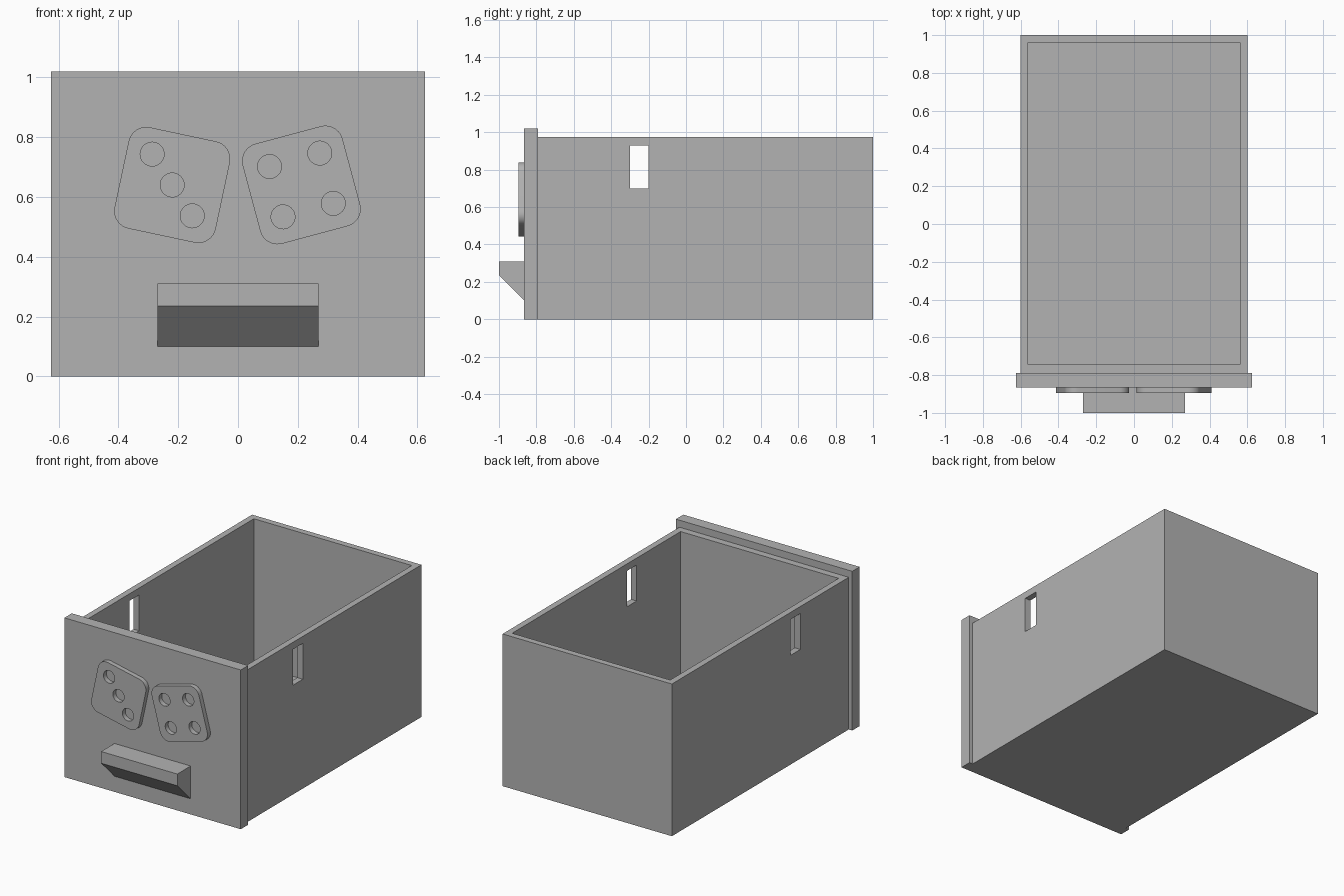
import bpy
import bmesh
from math import cos, sin, pi, radians
from mathutils import Matrix, Vector

default = bpy.data.objects.get("Cube")
if default:
    bpy.data.objects.remove(default, do_unlink=True)

GREY = (0.45, 0.45, 0.45, 1)
grey = bpy.data.materials.new("plain grey")
grey.use_nodes = True
grey.diffuse_color = GREY
grey.node_tree.nodes["Principled BSDF"].inputs["Base Color"].default_value = GREY


def finish(name, bm):
    bmesh.ops.recalc_face_normals(bm, faces=bm.faces)
    mesh = bpy.data.meshes.new(name)
    bm.to_mesh(mesh)
    bm.free()
    mesh.materials.append(grey)
    obj = bpy.data.objects.new(name, mesh)
    bpy.context.collection.objects.link(obj)
    return obj


def box(name, low, high):
    low, high = Vector(low), Vector(high)
    bm = bmesh.new()
    bmesh.ops.create_cube(bm, size=1, matrix=Matrix.LocRotScale(
        (low + high) / 2, None, high - low))
    return finish(name, bm)


def prism(name, points, offset):
    """Extrude a closed outline along an offset."""
    bm = bmesh.new()
    face = bm.faces.new([bm.verts.new(p) for p in points])
    new = bmesh.ops.extrude_face_region(bm, geom=[face], use_keep_orig=True)["geom"]
    bmesh.ops.translate(bm, vec=offset, verts=[
        v for v in new if isinstance(v, bmesh.types.BMVert)])
    return finish(name, bm)


def cut(obj, cutters):
    for cutter in cutters:
        mod = obj.modifiers.new("cut", "BOOLEAN")
        mod.operation, mod.solver, mod.object = "DIFFERENCE", "EXACT", cutter
        bpy.context.view_layer.objects.active = obj
        bpy.ops.object.modifier_apply(modifier=mod.name)
        bpy.data.objects.remove(cutter, do_unlink=True)


def smooth(obj):
    bpy.ops.object.select_all(action="DESELECT")
    obj.select_set(True)
    bpy.context.view_layer.objects.active = obj
    bpy.ops.object.shade_smooth_by_angle(angle=radians(30))


# Open drawer body with a slot through each side wall
body = box("drawer_body", (-0.6, -0.79, 0), (0.6, 1, 0.975))
cut(body, [box("cavity", (-0.56, -0.745, 0.04), (0.56, 0.96, 1.2)),
           box("slots", (-0.8, -0.3, 0.7), (0.8, -0.2, 0.93))])

# Front panel and wedge handle
PANEL_Y = -0.865
box("front_panel", (-0.625, PANEL_Y, 0), (0.625, -0.79, 1.02))
prism("handle", [(-0.27, y, z) for y, z in (
    (PANEL_Y, 0.31), (-1, 0.31), (-1, 0.235), (PANEL_Y, 0.1))], (0.54, 0, 0))


# Tilted dice plates with round pips
def die(name, x, tilt, pips):
    place = Matrix.Translation((x, PANEL_Y, 0.64)) @ Matrix.Rotation(-radians(tilt), 4, "Y")
    core, radius, steps = 0.113, 0.06, 10
    outline = []
    for sx, sz, start in ((1, 1, 0), (-1, 1, 1), (-1, -1, 2), (1, -1, 3)):
        for i in range(steps + 1):
            a = (start + i / steps) * pi / 2
            outline.append(place @ Vector((sx * core + radius * cos(a), 0,
                                           sz * core + radius * sin(a))))
    plate = prism(name, outline, (0, -0.03, 0))
    cutters = []
    for px, pz in pips:
        ring = [place @ Vector((px + 0.04 * cos(a), 0.02, pz + 0.04 * sin(a)))
                for a in (2 * pi * i / 32 for i in range(32))]
        cutters.append(prism("pip", ring, (0, -0.08, 0)))
    cut(plate, cutters)
    smooth(plate)


P = 0.087
die("right_die", -0.22, -12, [(-P, P), (0, 0), (P, -P)])
die("left_die", 0.212, 15, [(sx * P, sz * P) for sx in (-1, 1) for sz in (-1, 1)])
